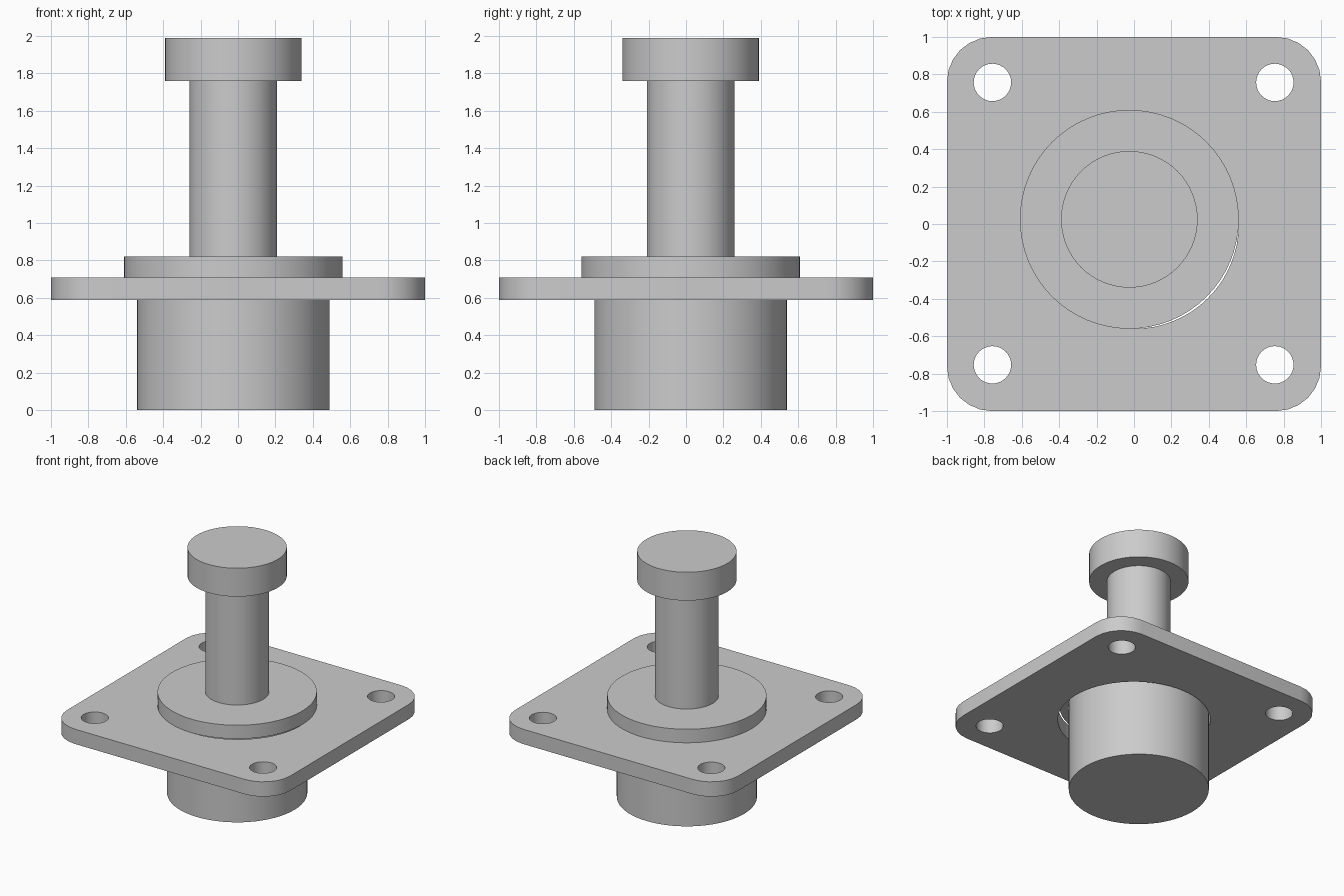
import bpy, bmesh
from math import cos, sin, pi, radians

cube = bpy.data.objects.get("Cube")
if cube:
    bpy.data.objects.remove(cube)

# Material
steel = bpy.data.materials.new("light grey metal")
steel.use_nodes = True
grey = (0.6, 0.6, 0.6, 1)
steel.diffuse_color = grey
steel.node_tree.nodes["Principled BSDF"].inputs["Base Color"].default_value = grey


def finish(obj):
    """Weld the mesh, give it the material and smooth its round sides."""
    bm = bmesh.new()
    bm.from_mesh(obj.data)
    bmesh.ops.remove_doubles(bm, verts=bm.verts, dist=0.0005)
    bmesh.ops.recalc_face_normals(bm, faces=bm.faces)
    bm.to_mesh(obj.data)
    bm.free()
    obj.data.materials.clear()
    obj.data.materials.append(steel)
    bpy.ops.object.select_all(action='DESELECT')
    obj.select_set(True)
    bpy.context.view_layer.objects.active = obj
    bpy.ops.object.shade_smooth_by_angle(angle=radians(30))


def arc(cx, cy, r, start, sweep, steps):
    return [(cx + r * cos(start + sweep * i / steps),
             cy + r * sin(start + sweep * i / steps)) for i in range(steps + 1)]


def circle(cx, cy, r, steps):
    return arc(cx, cy, r, 0, 2 * pi, steps)[:-1]


# Mounting plate: rounded square with a bore and four bolt holes
Z0, Z1 = 0.59, 0.71
outline = []
for k, (sx, sy) in enumerate([(1, 1), (-1, 1), (-1, -1), (1, -1)]):
    outline += arc(0.76 * sx, 0.76 * sy, 0.24, k * pi / 2, pi / 2, 6)
loops = [outline, circle(0, 0, 0.56, 64)]
loops += [circle(x, y, 0.1, 32) for x in (-0.757, 0.753) for y in (-0.753, 0.757)]

curve = bpy.data.curves.new("mounting_plate", 'CURVE')
curve.dimensions = '2D'
curve.fill_mode = 'BOTH'
curve.extrude = (Z1 - Z0) / 2
for pts in loops:
    spline = curve.splines.new('POLY')
    spline.points.add(len(pts) - 1)
    for p, (x, y) in zip(spline.points, pts):
        p.co = (x, y, 0, 1)
    spline.use_cyclic_u = True
plate = bpy.data.objects.new("mounting_plate", curve)
plate.location.z = (Z0 + Z1) / 2
bpy.context.collection.objects.link(plate)
bpy.ops.object.select_all(action='DESELECT')
plate.select_set(True)
bpy.context.view_layer.objects.active = plate
bpy.ops.object.convert(target='MESH')
finish(bpy.context.view_layer.objects.active)

# Stepped pin, slightly off centre in the bore: name, radius, bottom, top
for name, r, low, high in [("base_cylinder", 0.515, 0, Z1),
                           ("collar", 0.585, Z1, 0.82),
                           ("shaft", 0.234, 0.82, 1.76),
                           ("head", 0.365, 1.76, 1.99)]:
    bpy.ops.mesh.primitive_cylinder_add(vertices=64, radius=r, depth=high - low,
                                        location=(-0.025, 0.025, (low + high) / 2))
    part = bpy.context.object
    part.name = name
    finish(part)
